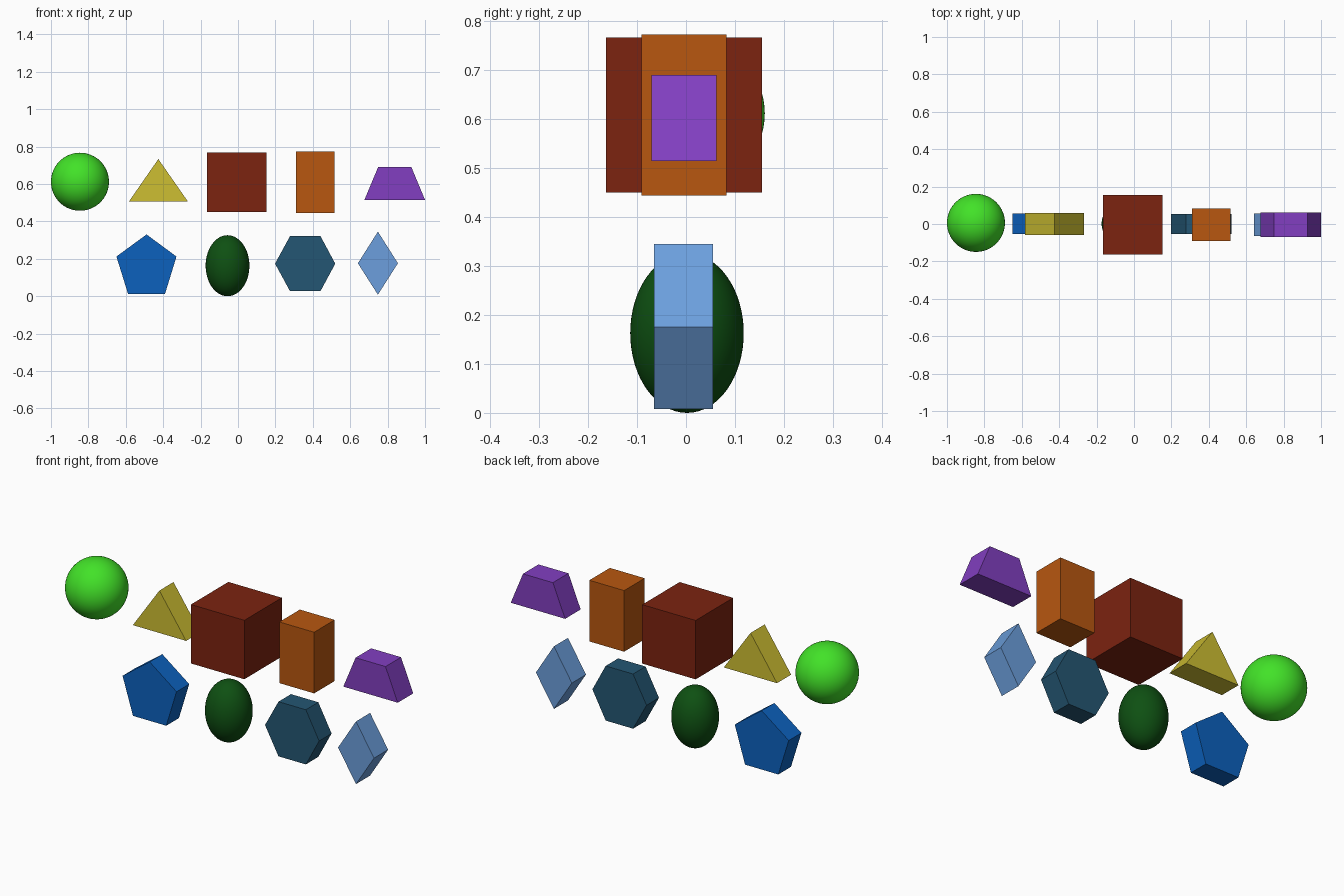
import bpy, bmesh

if "Cube" in bpy.data.objects:
    bpy.data.objects.remove(bpy.data.objects["Cube"])


def material(name, rgb):
    """Flat colour given as 0-255 sRGB, stored as linear."""
    lin = [(c / 255 / 12.92) if c <= 10 else ((c / 255 + 0.055) / 1.055) ** 2.4 for c in rgb]
    m = bpy.data.materials.new(name)
    m.diffuse_color = (*lin, 1.0)
    m.use_nodes = True
    m.node_tree.nodes["Principled BSDF"].inputs["Base Color"].default_value = m.diffuse_color
    return m


def finish(bm, name, mat, smooth=False):
    bmesh.ops.recalc_face_normals(bm, faces=bm.faces)
    for f in bm.faces:
        f.smooth = smooth
    me = bpy.data.meshes.new(name)
    bm.to_mesh(me)
    bm.free()
    me.materials.append(mat)
    ob = bpy.data.objects.new(name, me)
    bpy.context.collection.objects.link(ob)
    return ob


def prism(name, profile, y0, y1, mat):
    """Extrude an (x, z) outline from y0 to y1."""
    bm = bmesh.new()
    face = bm.faces.new([bm.verts.new((x, y0, z)) for x, z in profile])
    ext = bmesh.ops.extrude_face_region(bm, geom=[face], use_keep_orig=True)
    moved = [g for g in ext["geom"] if isinstance(g, bmesh.types.BMVert)]
    bmesh.ops.translate(bm, verts=moved, vec=(0, y1 - y0, 0))
    return finish(bm, name, mat)


def box(name, x0, x1, y0, y1, z0, z1, mat):
    return prism(name, [(x0, z0), (x1, z0), (x1, z1), (x0, z1)], y0, y1, mat)


def ellipsoid(name, centre, radii, mat):
    bm = bmesh.new()
    bmesh.ops.create_uvsphere(bm, u_segments=64, v_segments=32, radius=1)
    bmesh.ops.scale(bm, verts=bm.verts, vec=radii)
    bmesh.ops.translate(bm, verts=bm.verts, vec=centre)
    return finish(bm, name, mat, smooth=True)


# Upper row of solids
ellipsoid("sphere", (-0.845, 0.006, 0.612), (0.155, 0.155, 0.155),
          material("bright green", (66, 226, 40)))
prism("triangular_prism", [(-0.584, 0.505), (-0.267, 0.505), (-0.426, 0.733)], -0.06, 0.06,
      material("yellow", (206, 191, 50)))
box("cube", -0.166, 0.152, -0.163, 0.155, 0.45, 0.767, material("dark red", (124, 35, 16)))
box("upright_block", 0.31, 0.517, -0.091, 0.083, 0.444, 0.773, material("orange", (184, 87, 16)))
prism("trapezoid_prism", [(0.676, 0.515), (1.0, 0.515), (0.927, 0.69), (0.749, 0.69)],
      -0.07, 0.062, material("purple", (130, 63, 193)))

# Lower row of solids
prism("pentagonal_prism",
      [(-0.588, 0.013), (-0.39, 0.013), (-0.329, 0.212), (-0.489, 0.33), (-0.65, 0.212)],
      -0.053, 0.055, material("blue", (12, 97, 190)))
ellipsoid("egg", (-0.056, 0.002, 0.163), (0.117, 0.116, 0.163),
          material("dark green", (14, 80, 18)))
prism("hexagonal_prism",
      [(0.278, 0.027), (0.441, 0.027), (0.52, 0.174), (0.441, 0.321), (0.278, 0.321), (0.198, 0.174)],
      -0.053, 0.053, material("slate teal", (36, 86, 115)))
prism("rhombic_prism", [(0.748, 0.008), (0.855, 0.176), (0.748, 0.345), (0.641, 0.176)],
      -0.065, 0.055, material("light blue", (108, 159, 221)))
